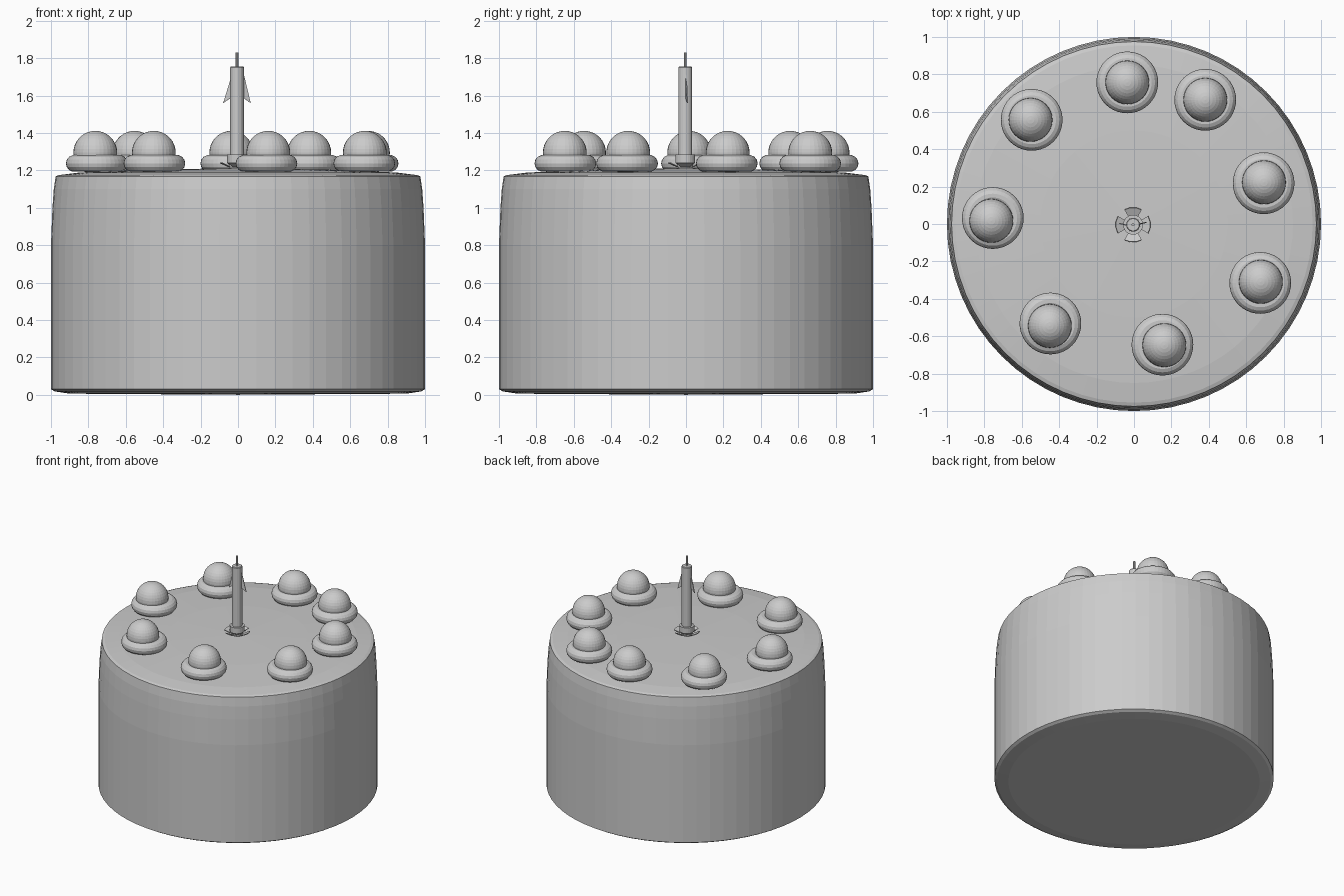
import bpy, bmesh, math
from mathutils import Vector

cube = bpy.data.objects.get("Cube")
if cube:
    bpy.data.objects.remove(cube, do_unlink=True)

grey = bpy.data.materials.new("plain grey")
grey.use_nodes = True
COLOR = (0.6, 0.6, 0.6, 1)
grey.diffuse_color = COLOR
grey.node_tree.nodes["Principled BSDF"].inputs["Base Color"].default_value = COLOR


def finish(bm, name, location):
    bmesh.ops.recalc_face_normals(bm, faces=bm.faces)
    mesh = bpy.data.meshes.new(name)
    bm.to_mesh(mesh)
    bm.free()
    mesh.materials.append(grey)
    obj = bpy.data.objects.new(name, mesh)
    obj.location = location
    bpy.context.collection.objects.link(obj)
    return obj


def lathe(name, profile, segments, location=(0, 0, 0)):
    """Spin a (radius, height) profile around the vertical axis."""
    bm = bmesh.new()
    verts = [bm.verts.new((r, 0, z)) for r, z in profile]
    edges = [bm.edges.new(pair) for pair in zip(verts, verts[1:])]
    bmesh.ops.spin(bm, geom=verts + edges, cent=(0, 0, 0), axis=(0, 0, 1),
                   angle=math.tau, steps=segments, use_merge=True)
    bmesh.ops.remove_doubles(bm, verts=bm.verts, dist=0.0005)
    return finish(bm, name, location)


def plate(name, points, thickness, location):
    """Extrude a flat outline into a thin plate."""
    bm = bmesh.new()
    face = bm.faces.new([bm.verts.new(p) for p in points])
    face.normal_update()
    offset = face.normal * thickness
    result = bmesh.ops.extrude_face_region(bm, geom=[face], use_keep_orig=True)
    moved = [v for v in result["geom"] if isinstance(v, bmesh.types.BMVert)]
    bmesh.ops.translate(bm, vec=offset, verts=moved)
    return finish(bm, name, location)


# Cake body with tapered shoulder and slightly domed top
lathe("cake_body", [(0, 0), (0.9, 0.006), (0.98, 0.018), (1, 0.03), (1, 0.8),
                    (0.992, 1.0), (0.985, 1.1), (0.975, 1.168), (0.955, 1.175),
                    (0.85, 1.188), (0.5, 1.203), (0, 1.212)], 64)

# Cream rings, each with a cherry resting in it: ring x, y, cherry shift x, y
TOPPINGS = [(-0.755, 0.032, -0.008, -0.015), (-0.547, 0.557, -0.006, 0),
            (-0.036, 0.757, 0, 0), (0.381, 0.664, 0, 0),
            (0.693, 0.218, 0.002, 0.005), (0.675, -0.315, 0.003, 0.006),
            (0.152, -0.645, 0.01, -0.003), (-0.447, -0.532, -0.003, -0.013)]
ring = [(0.12 + 0.045 * math.cos(a), 0.045 * math.sin(a))
        for a in (i * math.tau / 14 for i in range(15))]
for i, (x, y, dx, dy) in enumerate(TOPPINGS, 1):
    lathe(f"cream_ring_{i}", ring, 40, (x, y, 1.237))
    bm = bmesh.new()
    bmesh.ops.create_uvsphere(bm, u_segments=32, v_segments=18, radius=0.117)
    finish(bm, f"cherry_{i}", (x + dx, y + dy, 1.294))

# Candle, wick and holder cup
CENTRE = (-0.005, -0.004, 0)
lathe("candle", [(0, 1.2), (0.037, 1.2), (0.037, 1.75), (0.033, 1.755),
                 (0, 1.755)], 20, CENTRE)
lathe("wick", [(0, 1.74), (0.008, 1.74), (0.008, 1.83), (0, 1.83)], 10, CENTRE)
lathe("holder_cup", [(0.037, 1.2), (0.042, 1.23), (0.053, 1.24),
                     (0.053, 1.285), (0.037, 1.285)], 24, CENTRE)

# Four upturned petals around the holder
for i in range(4):
    middle = i * math.pi / 2
    angles = [middle + math.radians(a) for a in (-30, -10, 10, 30)]
    inner = [(0.045 * math.cos(a), 0.045 * math.sin(a), 1.222) for a in angles]
    outer = [(0.092 * math.cos(a), 0.092 * math.sin(a), 1.243)
             for a in reversed(angles)]
    plate(f"holder_petal_{i + 1}", inner + outer, 0.005, CENTRE)

# Thin pointed fins near the top of the candle
for name, side, top in (("left", 1, 1.74), ("right", -1, 1.70)):
    outline = [(side * 0.03, 0, top), (side * 0.073, 0.01, 1.56),
               (side * 0.03, 0, 1.59)]
    plate(f"candle_fin_{name}", [Vector(p) for p in outline], 0.006, CENTRE)
